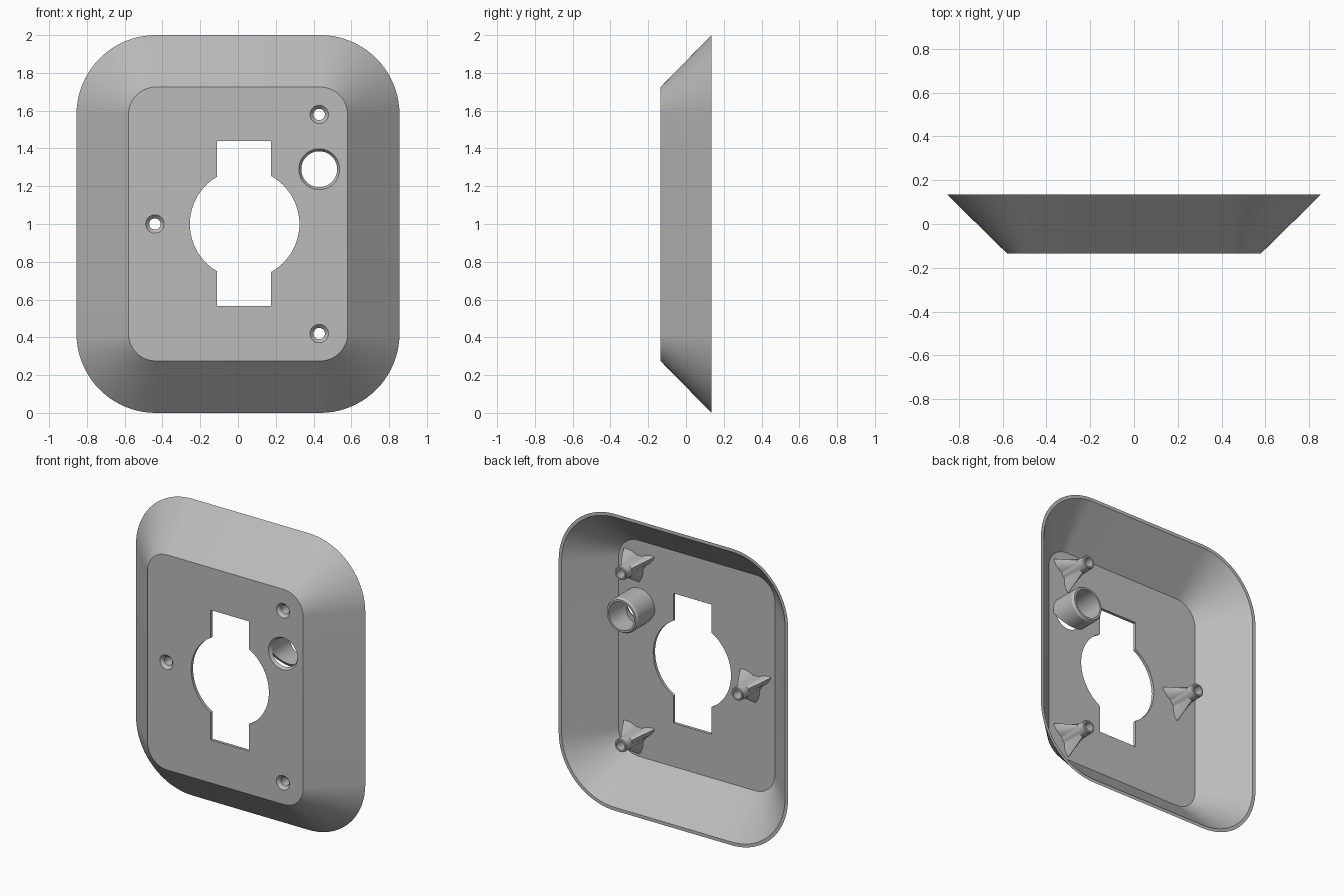
import bpy, bmesh, math
from mathutils import Vector

cube = bpy.data.objects.get("Cube")
if cube:
    bpy.data.objects.remove(cube, do_unlink=True)

grey = bpy.data.materials.new("mid grey")
grey.use_nodes = True
grey.diffuse_color = (0.5, 0.5, 0.5, 1)
grey.node_tree.nodes["Principled BSDF"].inputs["Base Color"].default_value = (0.5, 0.5, 0.5, 1)

FRONT, BACK, FLOOR = -0.135, 0.135, -0.115   # depths: face, rim, inner floor
CZ = 1.0                                     # height of the centre
FIN_ANGLES = [math.radians(a) for a in (30, 150, 270)]


def loft(name, rings, loop=False):
    """Join equal rings of points into a closed solid, capped or looped."""
    bm = bmesh.new()
    rows = [[bm.verts.new(p) for p in ring] for ring in rings]
    n = len(rows[0])
    pairs = list(zip(rows, rows[1:])) + ([(rows[-1], rows[0])] if loop else [])
    for a, b in pairs:
        for i in range(n):
            j = (i + 1) % n
            bm.faces.new((a[i], a[j], b[j], b[i]))
    if not loop:
        bm.faces.new(rows[0])
        bm.faces.new(rows[-1])
    bmesh.ops.recalc_face_normals(bm, faces=bm.faces)
    mesh = bpy.data.meshes.new(name)
    bm.to_mesh(mesh)
    bm.free()
    mesh.materials.append(grey)
    ob = bpy.data.objects.new(name, mesh)
    bpy.context.collection.objects.link(ob)
    return ob


def rounded_rect(y, radius, steps=20):
    """Outline whose corner centres stay fixed, so only the radius changes."""
    pts = []
    for q, (sx, sz) in enumerate(((1, 1), (-1, 1), (-1, -1), (1, -1))):
        for k in range(steps + 1):
            a = (q + k / steps) * math.pi / 2
            pts.append((sx * 0.435 + radius * math.cos(a), y,
                        CZ + sz * 0.58 + radius * math.sin(a)))
    return pts


def ring(x, z, y, r, fin=0.0, n=72):
    """Circle around the y axis, optionally drawn out into three fins."""
    pts = []
    for i in range(n):
        a = 2 * math.pi * i / n
        gap = min(abs(math.remainder(a - f, 2 * math.pi)) for f in FIN_ANGLES)
        rr = r + fin * max(0.0, 1 - gap / math.radians(38)) ** 1.3
        pts.append((x + rr * math.cos(a), y, z + rr * math.sin(a)))
    return pts


def box(name, x0, x1, z0, z1):
    return loft(name, [[(x0, y, z0), (x1, y, z0), (x1, y, z1), (x0, y, z1)]
                       for y in (-0.3, 0.0)])


def cut(target, cutter):
    cutter.hide_render = True
    mod = target.modifiers.new("cut", 'BOOLEAN')
    mod.operation, mod.solver, mod.object = 'DIFFERENCE', 'EXACT', cutter
    bpy.context.view_layer.objects.active = target
    bpy.ops.object.modifier_apply(modifier=mod.name)
    bpy.data.objects.remove(cutter, do_unlink=True)


def smooth(ob):
    bpy.ops.object.select_all(action='DESELECT')
    ob.select_set(True)
    bpy.context.view_layer.objects.active = ob
    bpy.ops.object.shade_smooth_by_angle(angle=math.radians(28))


# Hollow cover: sloped outside, rim, sloped inside, floor
cover = loft("cover_plate", [rounded_rect(FRONT, 0.145), rounded_rect(BACK, 0.42),
                             rounded_rect(BACK, 0.398), rounded_rect(FLOOR, 0.148)])

# Central round opening with a tall slot
cut(cover, loft("round_cutter", [ring(0.035, CZ, y, 0.29, n=96) for y in (-0.3, 0.0)]))
cut(cover, box("slot_cutter", -0.11, 0.175, 0.565, 1.44))

# Countersunk screw holes, each with a finned boss behind
screws = {"upper": (0.43, 1.58), "lower": (0.43, 0.42), "side": (-0.44, 1.0)}
for label, (x, z) in screws.items():
    cut(cover, loft("sink_cutter", [ring(x, z, FRONT - 0.01, 0.058),
                                    ring(x, z, FLOOR, 0.030), ring(x, z, 0.0, 0.030)]))
    boss = loft(label + "_screw_boss", [
        ring(x, z, FLOOR, 0.048, 0.085), ring(x, z, FLOOR + 0.06, 0.047, 0.05),
        ring(x, z, FLOOR + 0.14, 0.046), ring(x, z, FLOOR + 0.195, 0.044),
        ring(x, z, FLOOR + 0.2, 0.040), ring(x, z, FLOOR + 0.2, 0.030),
        ring(x, z, FLOOR, 0.030)], loop=True)
    smooth(boss)

# Larger hole with a tube behind it
hx, hz = 0.43, 1.29
cut(cover, loft("tube_hole_cutter", [ring(hx, hz, FRONT - 0.01, 0.1145),
                                     ring(hx, hz, FLOOR, 0.095), ring(hx, hz, 0.0, 0.095)]))
tube = loft("rear_tube", [ring(hx, hz, FLOOR, 0.117), ring(hx, hz, FLOOR + 0.175, 0.117),
                          ring(hx, hz, FLOOR + 0.19, 0.108), ring(hx, hz, FLOOR + 0.19, 0.095),
                          ring(hx, hz, FLOOR, 0.095)], loop=True)

# Wedge-shaped window under the tube, next to the floor
cut(tube, loft("window_cutter", [[(x, FLOOR - 0.01, hz - 0.01), (x, FLOOR - 0.01, hz - 0.16),
                                  (x, FLOOR + 0.09, hz - 0.16)]
                                 for x in (hx - 0.2, hx + 0.2)]))
smooth(tube)
smooth(cover)
